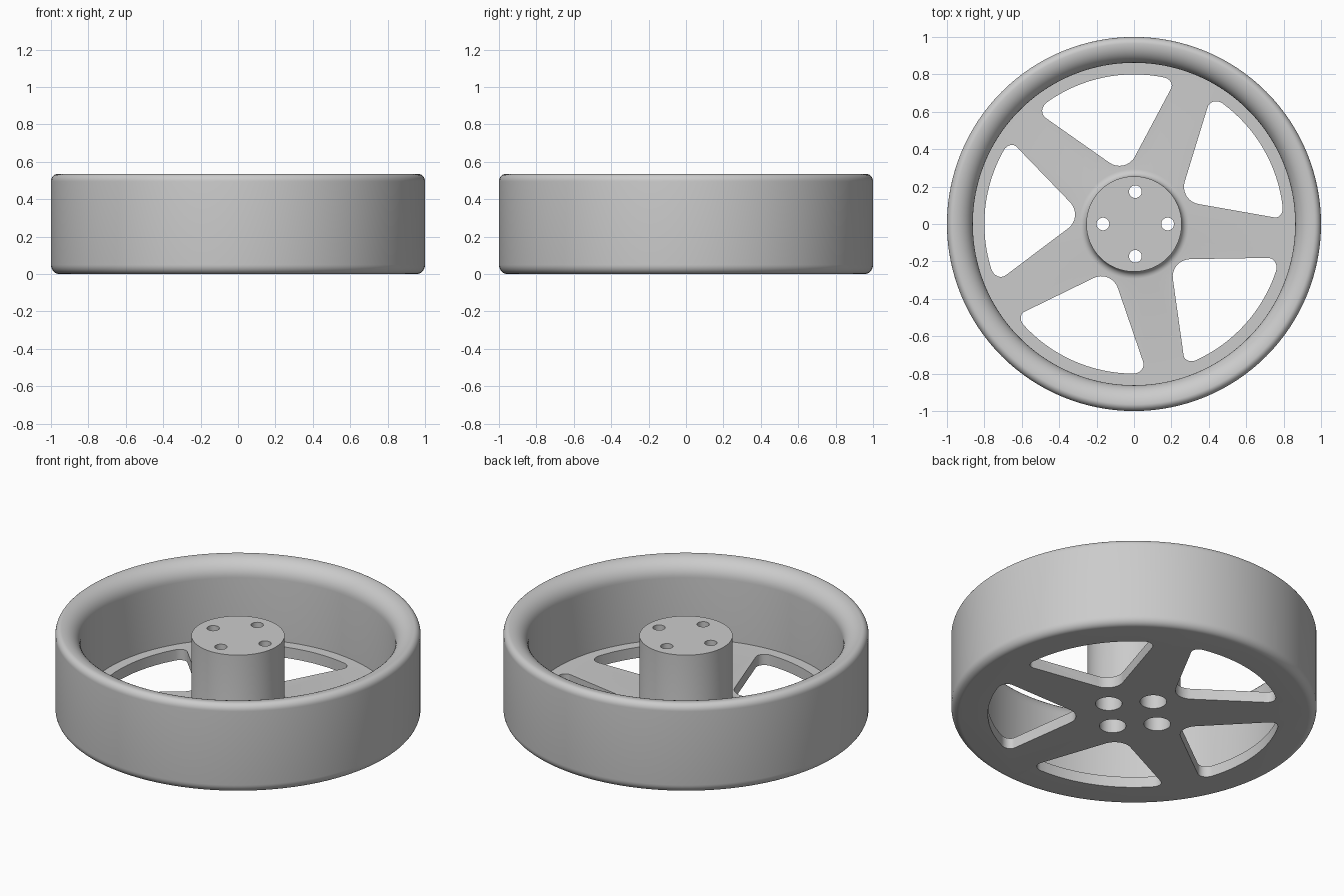
import bpy, bmesh, math
from mathutils import Vector, Matrix

if "Cube" in bpy.data.objects:
    bpy.data.objects.remove(bpy.data.objects["Cube"])

SEG = 128
grey = bpy.data.materials.new("satin grey")
grey.diffuse_color = (0.6, 0.6, 0.6, 1)
grey.use_nodes = True
grey.node_tree.nodes["Principled BSDF"].inputs["Base Color"].default_value = grey.diffuse_color


def make_object(name, bm):
    bmesh.ops.recalc_face_normals(bm, faces=bm.faces)
    mesh = bpy.data.meshes.new(name)
    bm.to_mesh(mesh)
    bm.free()
    obj = bpy.data.objects.new(name, mesh)
    bpy.context.collection.objects.link(obj)
    return obj


def lathe(name, profile, seg=SEG):
    """Spin an (r, z) profile around z and cap both open ends."""
    bm = bmesh.new()
    rings = []
    for r, z in profile:
        rings.append([bm.verts.new((r * math.cos(2 * math.pi * i / seg),
                                    r * math.sin(2 * math.pi * i / seg), z))
                      for i in range(seg)])
    for a, b in zip(rings, rings[1:]):
        for i in range(seg):
            j = (i + 1) % seg
            bm.faces.new((a[i], a[j], b[j], b[i]))
    bm.faces.new(rings[0])
    bm.faces.new(rings[-1])
    return make_object(name, bm)


def quarter(cx, cz, rx, rz, start, end, n=8):
    """Elliptical arc of profile points, angles in degrees."""
    pts = []
    for k in range(n + 1):
        t = math.radians(start + (end - start) * k / n)
        pts.append((cx + rx * math.cos(t), cz + rz * math.sin(t)))
    return pts


def rounded(a, corner, b, n=8, w=0.65):
    """Round a corner between two tangent points."""
    a, corner, b = Vector(a), Vector(corner), Vector(b)
    out = []
    for k in range(n + 1):
        t = k / n
        c0, c1, c2 = (1 - t) ** 2, 2 * w * t * (1 - t), t * t
        out.append((a * c0 + corner * c1 + b * c2) / (c0 + c1 + c2))
    return out


def polar(r, deg):
    return (r * math.cos(math.radians(deg)), r * math.sin(math.radians(deg)))


# Wheel body: outer barrel, rounded lip, bore, plate and hub in one profile
profile = quarter(0.955, 0.05, 0.045, 0.05, -90, 0)
profile += quarter(0.965, 0.495, 0.035, 0.04, 0, 90)
profile += quarter(0.965, 0.435, 0.103, 0.10, 90, 180, 10)[1:]
profile += [(0.862, 0.065)]
profile += quarter(0.293, 0.103, 0.038, 0.038, 270, 180, 6)
profile += [(0.255, 0.488)]
wheel = lathe("wheel", profile)

# Window outline between two spokes
outline = rounded((0.751, 0.035), polar(0.8, 2), polar(0.8, 6.3))
outline += [Vector(polar(0.8, 6.3 + 47.4 * k / 16)) for k in range(1, 16)]
outline += rounded(polar(0.8, 53.7), polar(0.8, 59), (0.393, 0.623))
outline += rounded((0.271, 0.226), (0.24, 0.125), (0.343, 0.107))

bm = bmesh.new()
for s in range(5):
    turn = Matrix.Rotation(math.radians(72 * s), 3, 'Z')
    low = [bm.verts.new(turn @ Vector((p.x, p.y, -0.1))) for p in outline]
    top = [bm.verts.new(turn @ Vector((p.x, p.y, 0.2))) for p in outline]
    bm.faces.new(low)
    bm.faces.new(top)
    for i in range(len(low)):
        j = (i + 1) % len(low)
        bm.faces.new((low[i], low[j], top[j], top[i]))
cutters = [make_object("window_cutter", bm)]

# Bolt holes: narrow through the hub top, wide recess from below
for k in range(4):
    x, y = polar(0.173, 90 * k)
    hole = lathe("bolt_hole_cutter", [(0.073, -0.1), (0.073, 0.4),
                                      (0.034, 0.4), (0.034, 0.6)], 32)
    hole.data.transform(Matrix.Translation((x + 0.007, y, 0)))
    cutters.append(hole)

bpy.context.view_layer.objects.active = wheel
wheel.select_set(True)
for c in cutters:
    mod = wheel.modifiers.new("cut", 'BOOLEAN')
    mod.operation = 'DIFFERENCE'
    mod.solver = 'EXACT'
    mod.object = c
    bpy.ops.object.modifier_apply(modifier=mod.name)
for c in cutters:
    bpy.data.objects.remove(c)

wheel.data.materials.clear()
wheel.data.materials.append(grey)
bpy.ops.object.shade_smooth_by_angle(angle=math.radians(30))
